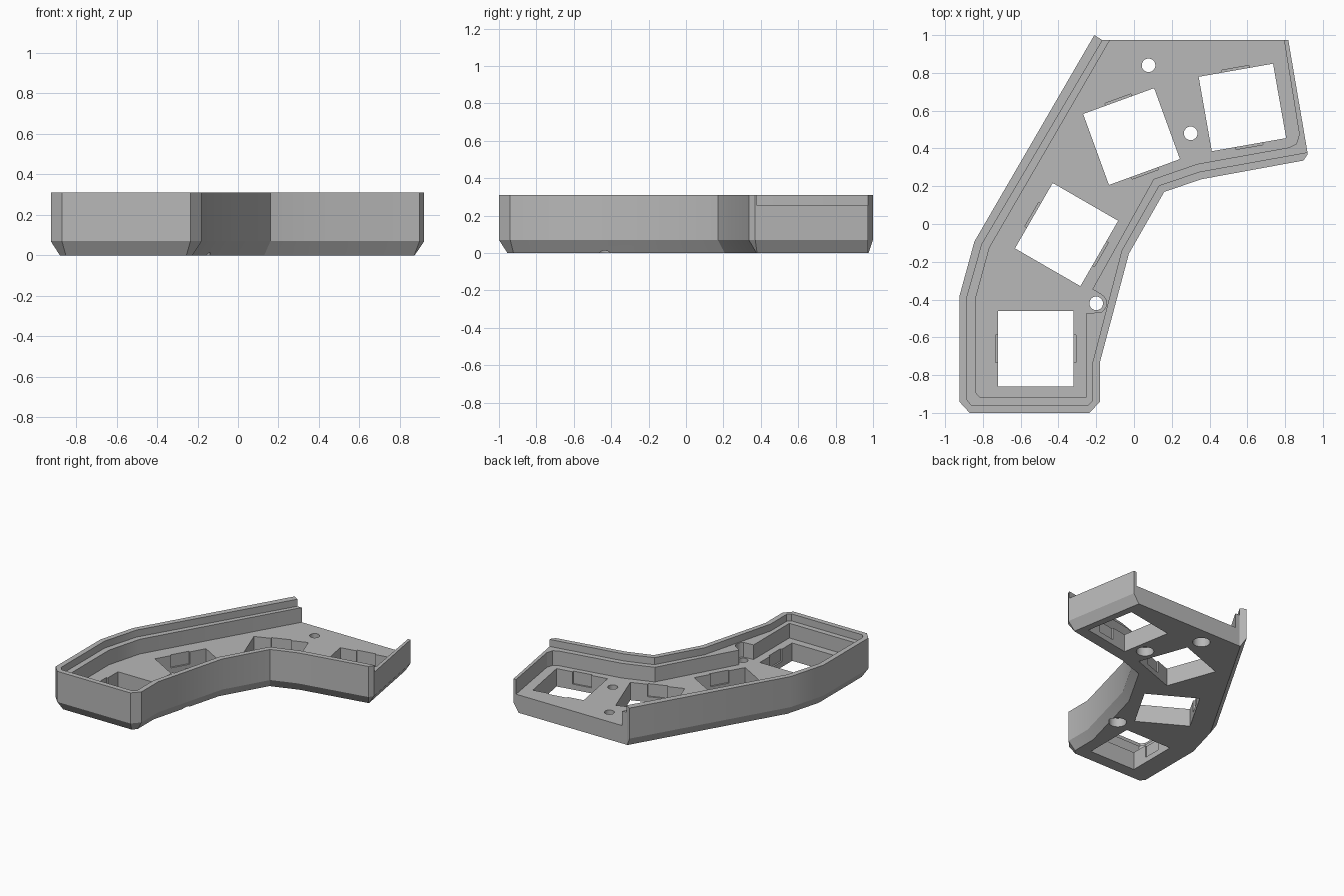
import bpy, bmesh, math
from mathutils import Vector

if "Cube" in bpy.data.objects:
    bpy.data.objects.remove(bpy.data.objects["Cube"])

H, LEDGE, FLOOR, BEVEL_H, BEVEL_IN = 0.31, 0.255, 0.14, 0.07, 0.045

grey = bpy.data.materials.new("plain grey")
grey.diffuse_color = (0.48, 0.48, 0.48, 1)
grey.use_nodes = True
grey.node_tree.nodes["Principled BSDF"].inputs["Base Color"].default_value = grey.diffuse_color


def loft(name, layers):
    """Solid from stacked (outline, z) layers with equal point counts."""
    bm = bmesh.new()
    rings = [[bm.verts.new((x, y, z)) for x, y in pts] for pts, z in layers]
    bm.faces.new(rings[0][::-1])
    bm.faces.new(rings[-1])
    for a, b in zip(rings, rings[1:]):
        for i in range(len(a)):
            j = (i + 1) % len(a)
            bm.faces.new((a[i], a[j], b[j], b[i]))
    bmesh.ops.recalc_face_normals(bm, faces=bm.faces)
    me = bpy.data.meshes.new(name)
    bm.to_mesh(me)
    bm.free()
    ob = bpy.data.objects.new(name, me)
    me.materials.append(grey)
    bpy.context.collection.objects.link(ob)
    return ob


def inset(pts, dists):
    """Move each edge of a counter-clockwise outline inward by its own distance."""
    n = len(pts)
    normals = []
    for i in range(n):
        d = (Vector(pts[(i + 1) % n]) - Vector(pts[i])).normalized()
        normals.append((-d.y, d.x))
    out = []
    for i in range(n):
        (ax, ay), (bx, by) = normals[i - 1], normals[i]
        da, db = dists[i - 1], dists[i]
        det = ax * by - ay * bx
        out.append((pts[i][0] + (da * by - db * ay) / det,
                    pts[i][1] + (ax * db - bx * da) / det))
    return out


def cut(body, pts, z0, z1):
    cutter = loft("cutter", [(pts, z0), (pts, z1)])
    cutter.hide_render = True
    mod = body.modifiers.new("cut", 'BOOLEAN')
    mod.operation, mod.solver, mod.object = 'DIFFERENCE', 'EXACT', cutter
    bpy.context.view_layer.objects.active = body
    bpy.ops.object.modifier_apply(modifier=mod.name)
    bpy.data.objects.remove(cutter)


def rect(cx, cy, w, h, deg):
    c, s = math.cos(math.radians(deg)), math.sin(math.radians(deg))
    return [(cx + u * w / 2 * c - v * h / 2 * s, cy + u * w / 2 * s + v * h / 2 * c)
            for u, v in ((-1, -1), (1, -1), (1, 1), (-1, 1))]


def circle(cx, cy, r, n=32):
    return [(cx + r * math.cos(2 * math.pi * i / n), cy + r * math.sin(2 * math.pi * i / n))
            for i in range(n)]


# Curved tray body with a chamfered lower edge; the back edge stays straight
outer = [(-.925, -.385), (-.925, -.94), (-.87, -1), (-.235, -1), (-.18, -.94),
         (-.18, -.73), (-.027, -.157), (.16, .17), (.357, .237), (.897, .336),
         (.92, .37), (.817, .973), (-.167, .973), (-.21, 1), (-.845, -.093)]
dists = [0 if i in (11, 12) else BEVEL_IN for i in range(len(outer))]
tray = loft("tray", [(inset(outer, dists), 0), (outer, BEVEL_H), (outer, H)])

# Upper rebate: thin lip on the outside, open at the back and the right side
rebate = [(-.885, -.39), (-.885, -.93), (-.86, -.96), (-.245, -.96), (-.22, -.935),
          (-.22, -.735), (-.065, -.14), (.132, .204), (.348, .277), (1.1, .412),
          (1.1, 1.05), (-.121, 1.05), (-.805, -.107)]
cut(tray, rebate, LEDGE, H + .1)

# Cavity down to the floor, with a rounded recess beside the front screw
recess = [(-.2 + .054 * math.cos(a), -.42 + .054 * math.sin(a))
          for a in (math.radians(d) for d in range(-60, 61, 20))]
cavity = ([(-.84, -.4), (-.84, -.89), (-.815, -.918), (-.255, -.918), (-.255, -.474)]
          + recess
          + [(-.22, -.345), (-.1, -.13), (.104, .238), (.335, .318), (.82, .405),
             (.86, .425), (.875, .474), (.782, 1.05), (-.083, 1.05), (-.765, -.125)])
cut(tray, cavity, FLOOR, H + .1)

# Square key openings with a clip notch on two opposite sides
keys = [(-.52, -.66, 0), (-.357, -.056, -30), (-.013, .463, 110), (.574, .617, 100)]
for x, y, deg in keys:
    cut(tray, rect(x, y, .4, .4, deg), -.1, .22)
    cut(tray, rect(x, y, .426, .146, deg), .043, .22)

# Screw holes with a wider counterbore from below
for x, y in [(.077, .84), (.3, .48), (-.2, -.42)]:
    cut(tray, circle(x, y, .036), -.1, .22)
    cut(tray, circle(x, y, .063), -.1, .07)

bpy.ops.object.select_all(action='DESELECT')
tray.select_set(True)
bpy.context.view_layer.objects.active = tray
bpy.ops.object.shade_smooth_by_angle(angle=math.radians(25))
